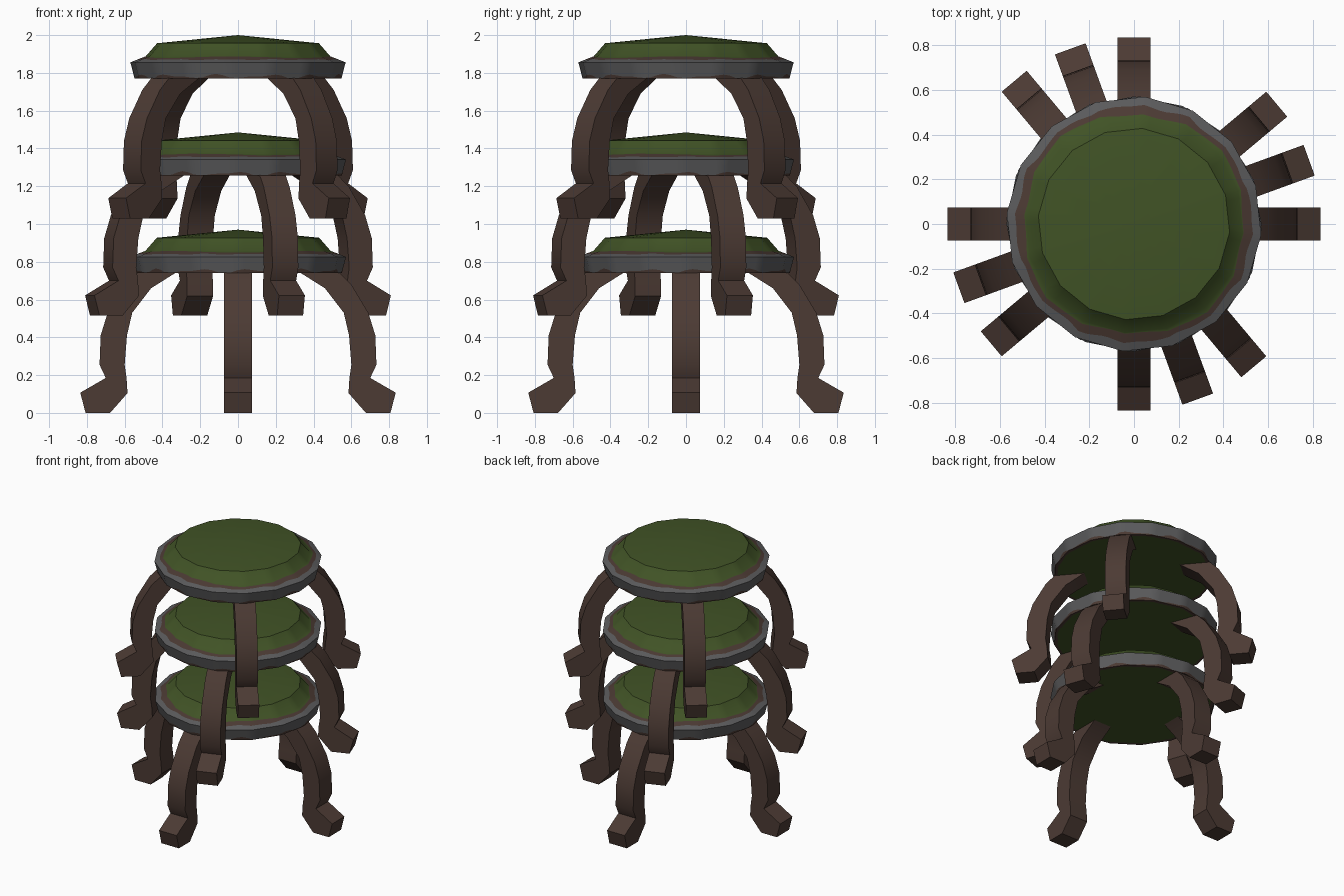
import bpy, bmesh, math

cube = bpy.data.objects.get("Cube")
if cube:
    bpy.data.objects.remove(cube, do_unlink=True)


def make_material(name, rgb):
    mat = bpy.data.materials.new(name)
    mat.use_nodes = True
    mat.diffuse_color = (*rgb, 1)
    bsdf = next(n for n in mat.node_tree.nodes if n.type == 'BSDF_PRINCIPLED')
    bsdf.inputs["Base Color"].default_value = (*rgb, 1)
    return mat


GREEN = make_material("moss_green", (0.052, 0.086, 0.019))
GRAY = make_material("rim_gray", (0.105, 0.105, 0.108))
BROWN = make_material("wood_brown", (0.072, 0.043, 0.034))

SIDES, STEPS = 16, 96


def finish(bm, name, mats, z, angle):
    """Turn a bmesh into a placed, edge-sharp smooth object."""
    bmesh.ops.recalc_face_normals(bm, faces=bm.faces)
    mesh = bpy.data.meshes.new(name)
    bm.to_mesh(mesh)
    bm.free()
    for mat in mats:
        mesh.materials.append(mat)
    obj = bpy.data.objects.new(name, mesh)
    bpy.context.collection.objects.link(obj)
    obj.location.z = z
    obj.rotation_euler.z = angle
    bpy.ops.object.select_all(action='DESELECT')
    obj.select_set(True)
    bpy.context.view_layer.objects.active = obj
    bpy.ops.object.shade_smooth_by_angle(angle=math.radians(32))


def polygon_factor(a):
    """Radius of a unit polygon with SIDES corners at angle a."""
    half = math.pi / SIDES
    return math.cos(half) / math.cos(a % (2 * half) - half)


def wave(a):
    return 0.6 * math.sin(12 * a) + 0.4 * math.sin(20 * a + 1)


def lerp(p, q, t):
    return tuple(u + (v - u) * t for u, v in zip(p, q))


def seat_profile(a):
    """Radius and height of each seat ring, from the underside up."""
    foot, rim = (0.55, 0.741), (0.572, 0.826)
    shoulder, dome = (0.49, 0.858), (0.43, 0.927)
    lower_edge = lerp(foot, rim, max(0.03, 0.12 + 0.16 * wave(a)))
    outer_edge = lerp(rim, shoulder, 0.45 + 0.09 * wave(a + 1))
    inner_edge = lerp(rim, shoulder, 0.84 - 0.13 * math.cos(4 * a) + 0.02 * wave(a))
    return [(0.53 + 0.006 * wave(a), 0.741), foot, lower_edge, rim,
            outer_edge, inner_edge, shoulder, dome]


def make_seat(name, z, angle):
    bm = bmesh.new()
    columns = []
    for i in range(STEPS):
        a = math.tau * i / STEPS
        f = polygon_factor(a)
        columns.append([bm.verts.new((r * f * math.cos(a), r * f * math.sin(a), h))
                        for r, h in seat_profile(a)])
    bottom = bm.verts.new((0, 0, 0.741))
    apex = bm.verts.new((0, 0, 0.97))
    # Bands: brown, brown, gray, gray, brown, green, green
    bands = [2, 2, 1, 1, 2, 0, 0]
    for i, col in enumerate(columns):
        nxt = columns[(i + 1) % STEPS]
        for k, band in enumerate(bands):
            bm.faces.new((col[k], nxt[k], nxt[k + 1], col[k + 1])).material_index = band
        bm.faces.new((bottom, nxt[0], col[0]))
        bm.faces.new((apex, col[-1], nxt[-1]))
    finish(bm, name, [GREEN, GRAY, BROWN], z, angle)


# Curved leg: inner and outer points, foot to top
LEG = [((0.677, 0), (0.807, 0)), ((0.585, 0.105), (0.835, 0.107)),
       ((0.59, 0.185), (0.70, 0.185)), ((0.60, 0.255), (0.733, 0.255)),
       ((0.588, 0.41), (0.727, 0.41)), ((0.56, 0.53), (0.69, 0.53)),
       ((0.46, 0.66), (0.60, 0.68)), ((0.33, 0.742), (0.52, 0.76))]


def make_leg(name, z, angle):
    bm = bmesh.new()
    rings = []
    for inner, outer in LEG:
        rings.append([bm.verts.new((p[0], y, p[1])) for p, y in
                      ((inner, -0.073), (outer, -0.073), (outer, 0.073), (inner, 0.073))])
    for low, high in zip(rings, rings[1:]):
        for k in range(4):
            j = (k + 1) % 4
            bm.faces.new((low[k], low[j], high[j], high[k]))
    bm.faces.new(rings[0][::-1])
    bm.faces.new(rings[-1])
    finish(bm, name, [BROWN], z, angle)


# Three stacked stools, each turned a little further
for n, level in enumerate(("lower", "middle", "upper")):
    height, turn = 0.515 * n, math.radians(20 * n)
    make_seat(level + "_seat", height, turn)
    for k, side in enumerate(("left", "back", "right", "front")):
        make_leg(f"{level}_leg_{side}", height, turn + k * math.pi / 2)
